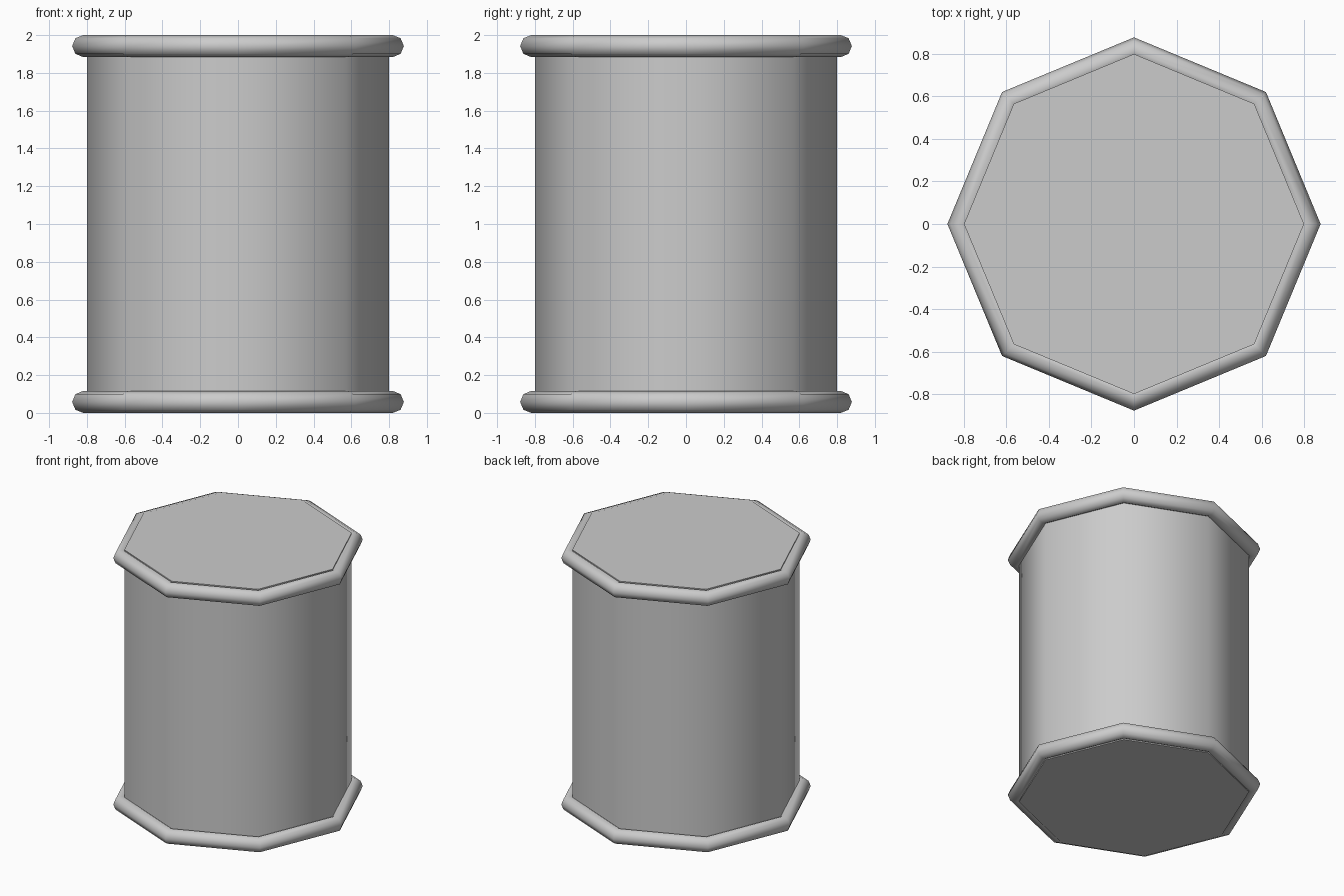
import bpy
import math

if "Cube" in bpy.data.objects:
    bpy.data.objects.remove(bpy.data.objects["Cube"])

SIDES = 8
BODY_R = 0.80
RIM_R = 0.82
RIM_T = 0.058
HEIGHT = 2.0


def smooth(obj, name):
    obj.name = name
    bpy.ops.object.shade_smooth_by_angle(angle=math.radians(50))


# Eight-sided body, corners on the x and y axes
bpy.ops.mesh.primitive_cylinder_add(vertices=SIDES, radius=BODY_R, depth=HEIGHT,
                                    location=(0, 0, HEIGHT / 2))
smooth(bpy.context.object, "body")

# Rounded rims, flush with the bottom and top ends
for name, z in (("bottom_rim", RIM_T), ("top_rim", HEIGHT - RIM_T)):
    bpy.ops.mesh.primitive_torus_add(major_segments=SIDES, minor_segments=8,
                                     major_radius=RIM_R, minor_radius=RIM_T,
                                     location=(0, 0, z))
    smooth(bpy.context.object, name)
